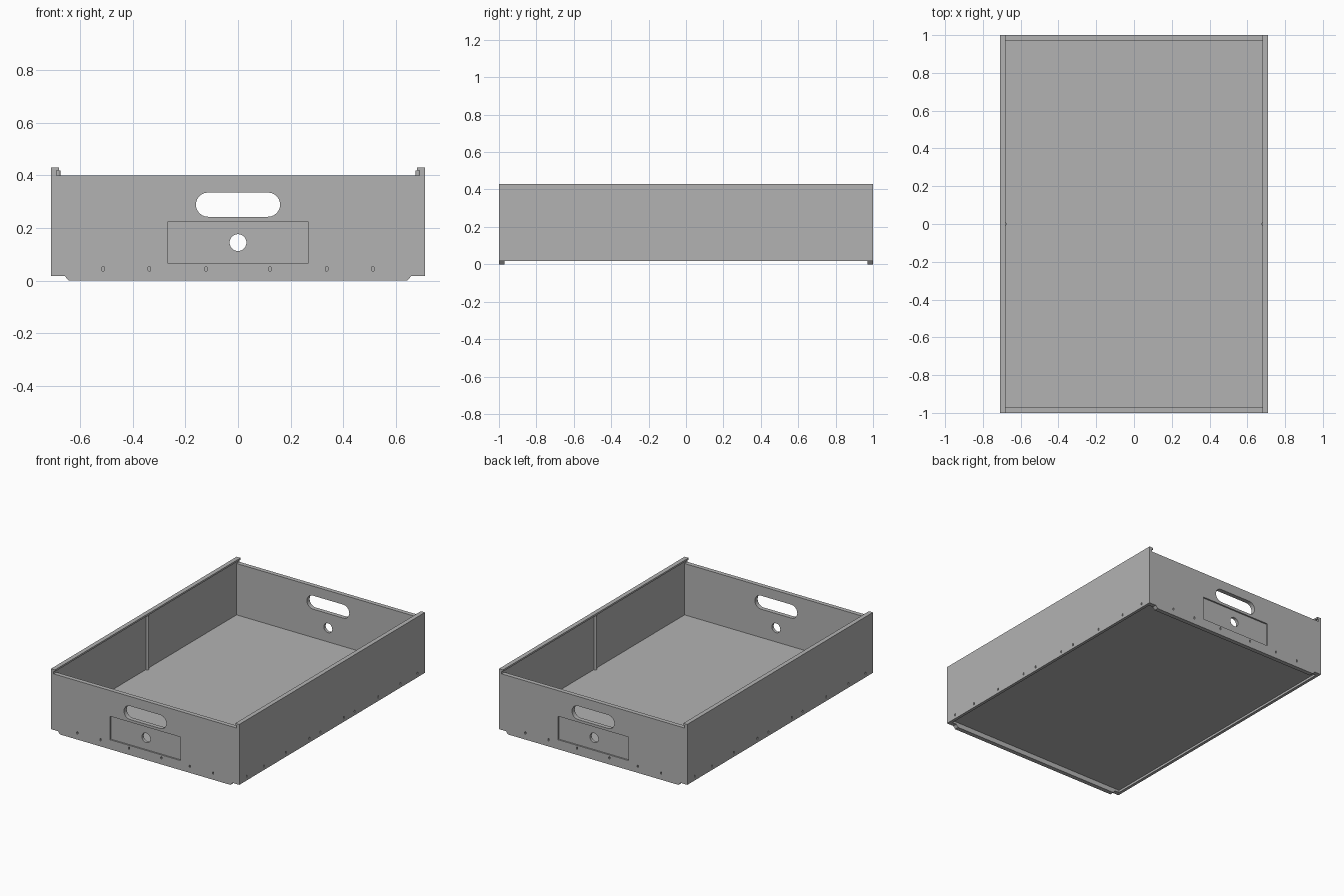
import bpy
import bmesh
from math import pi, cos, sin
from mathutils import Matrix, Vector

old = bpy.data.objects.get("Cube")
if old:
    bpy.data.objects.remove(old, do_unlink=True)

HALF_X, HALF_Y, TOP = 0.71, 1.0, 0.43
END_T, SIDE_T = 0.03, 0.02
FLOOR_LOW, FLOOR_TOP = 0.033, 0.05

grey = bpy.data.materials.new("plain grey")
grey.use_nodes = True
grey.diffuse_color = (0.45, 0.45, 0.45, 1)
grey.node_tree.nodes["Principled BSDF"].inputs["Base Color"].default_value = grey.diffuse_color


def prism(name, outline, low, high):
    """Extrude an (x, z) outline along y from low to high."""
    bm = bmesh.new()
    face = bm.faces.new([bm.verts.new((x, low, z)) for x, z in outline])
    moved = bmesh.ops.extrude_face_region(bm, geom=[face])["geom"]
    bmesh.ops.translate(bm, vec=(0, high - low, 0),
                        verts=[v for v in moved if isinstance(v, bmesh.types.BMVert)])
    bmesh.ops.recalc_face_normals(bm, faces=bm.faces)
    mesh = bpy.data.meshes.new(name)
    bm.to_mesh(mesh)
    bm.free()
    mesh.materials.append(grey)
    obj = bpy.data.objects.new(name, mesh)
    bpy.context.collection.objects.link(obj)
    return obj


def rect(x, z, w, h):
    return [(x - w / 2, z - h / 2), (x + w / 2, z - h / 2),
            (x + w / 2, z + h / 2), (x - w / 2, z + h / 2)]


def stadium(x, z, w, h, steps=12):
    """Rounded slot outline with its long axis along x; a circle when w == h."""
    r, pts = h / 2, []
    for side, start in ((1, -pi / 2), (-1, pi / 2)):
        for i in range(steps + (w > h)):
            a = start + pi * i / steps
            pts.append((x + side * (w / 2 - r) + r * cos(a), z + r * sin(a)))
    return pts


def upright_slot(x, z):
    return [(x + dz, z + dx) for dx, dz in stadium(0, 0, 0.018, 0.01, 4)]


def cut(target, cutter):
    """Subtract a cutter from the target, then discard it."""
    cutter.hide_render = True
    mod = target.modifiers.new("cut", 'BOOLEAN')
    mod.operation, mod.solver, mod.object = 'DIFFERENCE', 'EXACT', cutter
    bpy.context.view_layer.objects.active = target
    bpy.ops.object.modifier_apply(modifier=mod.name)
    bpy.data.objects.remove(cutter, do_unlink=True)


def twin(obj, name):
    """Copy a part turned half way round the vertical axis."""
    other = obj.copy()
    other.data = obj.data.copy()
    other.data.transform(Matrix.Rotation(pi, 4, 'Z'))
    other.name = name
    bpy.context.collection.objects.link(other)
    return other


# End walls: notched foot, grip slot, recessed label panel and round hole
half = [(0.643, 0), (0.658, 0.018), (HALF_X - SIDE_T, 0.018), (HALF_X - SIDE_T, 0.4)]
front = prism("front_wall", half + [(-x, z) for x, z in reversed(half)],
              -HALF_Y, -HALF_Y + END_T)
through = (-HALF_Y - 0.1, -HALF_Y + 0.1)
shallow = (-HALF_Y - 0.1, -HALF_Y + 0.01)
cut(front, prism("panel_cutter", rect(0, 0.145, 0.53, 0.16), *shallow))
cut(front, prism("grip_cutter", stadium(0, 0.289, 0.32, 0.092), *through))
cut(front, prism("hole_cutter", stadium(0, 0.145, 0.064, 0.064), *through))
for d in (0.512, 0.337, 0.122):
    for x in (-d, d):
        cut(front, prism("tab_cutter", upright_slot(x, 0.045), *shallow))
twin(front, "back_wall")

# Side walls: sheet with an inward lip along the top
inner, lip = HALF_X - SIDE_T, HALF_X - 0.03
side = prism("left_wall", [(HALF_X, 0.018), (HALF_X, TOP), (lip, TOP),
                           (lip, TOP - 0.012), (inner, TOP - 0.012), (inner, 0.018)],
             -HALF_Y, HALF_Y)
for d in (0.92, 0.735, 0.497, 0.243, 0.127):
    for y in (-d, d):
        cutter = prism("tab_cutter", upright_slot(y, 0.045), -0.1, 0.008)
        cutter.data.transform(Matrix.Translation((HALF_X, 0, 0)) @ Matrix.Rotation(pi / 2, 4, 'Z'))
        cut(side, cutter)
twin(side, "right_wall")

# Floor panel held between the walls
prism("floor", rect(0, (FLOOR_LOW + FLOOR_TOP) / 2, 2 * inner, FLOOR_TOP - FLOOR_LOW),
      -HALF_Y + END_T, HALF_Y - END_T)

# Upright bead in the middle of each side wall
bead = prism("left_bead", stadium(0, 0, 0.02, 0.02, 8), FLOOR_TOP, TOP - 0.012)
bead.data.transform(Matrix.Translation((inner - 0.006, 0, 0)) @ Matrix.Rotation(pi / 2, 4, 'X'))
right_bead = twin(bead, "right_bead")

# Smooth the rounded cuts, keep the sheet edges sharp
bpy.ops.object.select_all(action='DESELECT')
for obj in bpy.context.scene.objects:
    if obj.type == 'MESH':
        obj.select_set(True)
        bpy.context.view_layer.objects.active = obj
bpy.ops.object.shade_smooth_by_angle()
